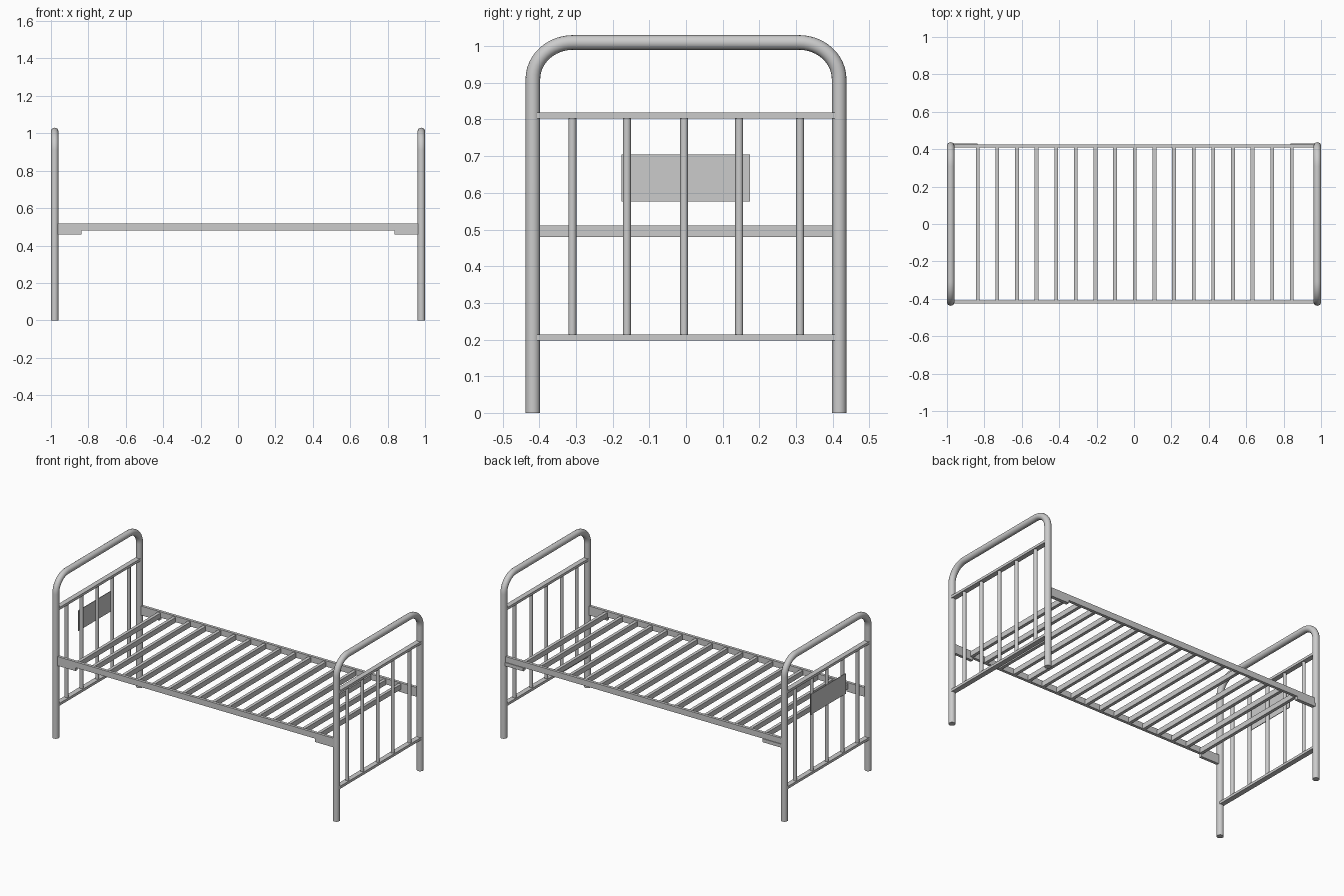
import bpy, math
from mathutils import Vector

if "Cube" in bpy.data.objects:
    bpy.data.objects.remove(bpy.data.objects["Cube"])


def smooth(ob):
    bpy.ops.object.select_all(action='DESELECT')
    bpy.context.view_layer.objects.active = ob
    ob.select_set(True)
    bpy.ops.object.shade_smooth_by_angle(angle=math.radians(40))


def box(name, lo, hi):
    lo, hi = Vector(lo), Vector(hi)
    bpy.ops.mesh.primitive_cube_add(size=1, location=(lo + hi) / 2)
    ob = bpy.context.object
    ob.name = name
    ob.scale = hi - lo
    bpy.ops.object.transform_apply(location=False, rotation=False, scale=True)
    return ob


def rod(name, x, y, z0, z1, r, sides=16):
    bpy.ops.mesh.primitive_cylinder_add(
        vertices=sides, radius=r, depth=z1 - z0, location=(x, y, (z0 + z1) / 2))
    ob = bpy.context.object
    ob.name = name
    smooth(ob)


def tube(name, pts, r):
    cu = bpy.data.curves.new(name, 'CURVE')
    cu.dimensions = '3D'
    cu.bevel_depth = r
    cu.bevel_resolution = 6
    cu.use_fill_caps = True
    sp = cu.splines.new('POLY')
    sp.points.add(len(pts) - 1)
    for p, co in zip(sp.points, pts):
        p.co = (*co, 1)
    ob = bpy.data.objects.new(name, cu)
    bpy.context.collection.objects.link(ob)
    bpy.ops.object.select_all(action='DESELECT')
    bpy.context.view_layer.objects.active = ob
    ob.select_set(True)
    bpy.ops.object.convert(target='MESH')
    ob = bpy.context.object
    ob.name = name
    smooth(ob)


END_X, LEG_Y, R = 0.98, 0.4175, 0.02
TOP, BEND_Y, BEND_Z = 1.01, 0.11, 0.10

for end, s in (("headboard", -1), ("footboard", 1)):
    x = s * END_X
    # Bent tube forming both legs and the top rail
    arc = [(x, LEG_Y - BEND_Y + BEND_Y * math.cos(t), TOP - BEND_Z + BEND_Z * math.sin(t))
           for t in (math.pi / 2 * i / 12 for i in range(13))]
    half = [(x, LEG_Y, 0)] + arc
    tube(end + "_frame", half + [(a, -b, c) for a, b, c in reversed(half)], R)
    # Flat horizontal rails and round vertical spindles
    for pos, z in (("lower", 0.206), ("upper", 0.811)):
        box(f"{end}_{pos}_rail", (x - 0.016, -0.41, z - 0.008), (x + 0.016, 0.41, z + 0.008))
    for i, y in enumerate((-0.310, -0.161, -0.005, 0.145, 0.311)):
        rod(f"{end}_spindle_{i + 1}", x, y, 0.207, 0.810, 0.011)

# Flat plate on the outside of the headboard
box("headboard_plate", (-0.994, -0.176, 0.577), (-0.990, 0.174, 0.705))

# Side rails with shallow corner brackets under their ends
for side, s in (("front", -1), ("back", 1)):
    box(side + "_side_rail", (-0.97, s * 0.417 - 0.009, 0.481), (0.97, s * 0.417 + 0.009, 0.518))
    outer = 0.426 if s < 0 else 0.430
    ys = sorted((s * 0.408, s * outer))
    for end, e in (("left", -1), ("right", 1)):
        xs = sorted((e * 0.836, e * 0.97))
        box(f"{side}_{end}_bracket", (xs[0], ys[0], 0.460), (xs[1], ys[1], 0.482))

# Cross slats
for i in range(17):
    x = -0.836 + 0.105 * i
    box(f"slat_{i + 1}", (x - 0.010, -0.41, 0.479), (x + 0.010, 0.41, 0.511))
